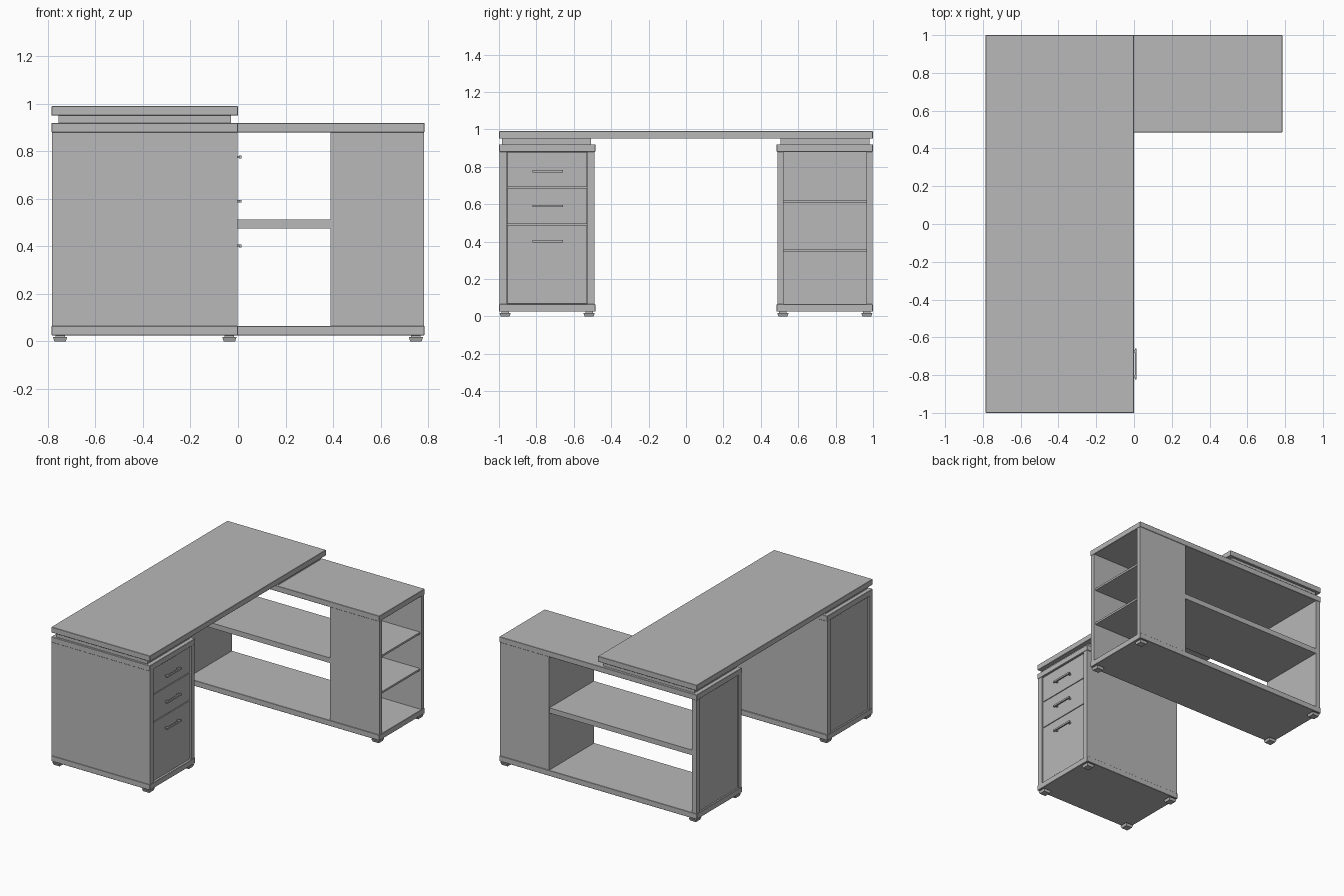
import bpy, bmesh

if "Cube" in bpy.data.objects:
    bpy.data.objects.remove(bpy.data.objects["Cube"])

mat = bpy.data.materials.new("plain grey")
mat.diffuse_color = (0.48, 0.48, 0.48, 1)
mat.use_nodes = True
mat.node_tree.nodes["Principled BSDF"].inputs["Base Color"].default_value = mat.diffuse_color


def box(name, x, y, z, taper=0.0, bevel=0.0):
    """Box from (min, max) ranges; taper shrinks the bottom face on each side."""
    bm = bmesh.new()
    bmesh.ops.create_cube(bm, size=1)
    cx, cy = sum(x) / 2, sum(y) / 2
    for v in bm.verts:
        low = v.co.z < 0
        hx = (x[1] - x[0]) / 2 - (taper if low else 0)
        hy = (y[1] - y[0]) / 2 - (taper if low else 0)
        v.co = (cx + hx * (1 if v.co.x > 0 else -1),
                cy + hy * (1 if v.co.y > 0 else -1),
                z[0] if low else z[1])
    if bevel:
        bmesh.ops.bevel(bm, geom=bm.edges[:], offset=bevel, segments=1, affect='EDGES')
    me = bpy.data.meshes.new(name)
    bm.to_mesh(me)
    bm.free()
    me.materials.append(mat)
    ob = bpy.data.objects.new(name, me)
    bpy.context.collection.objects.link(ob)
    return ob


W = 0.785
BODY = (0.065, 0.88)

# Main desktop and the two raised plinths under it
box("desktop", (-W, 0), (-1, 1), (0.95, 0.99), bevel=0.002)
box("front_riser", (-0.755, -0.03), (-0.985, -0.508), (0.918, 0.952))
box("back_riser", (-0.755, -0.03), (0.505, 0.982), (0.918, 0.952))

# Slabs and feet of both cabinets
for unit, x1, y0, y1 in (("pedestal", 0.0, -1.0, -0.485), ("return", W, 0.485, 1.0)):
    box(unit + "_top", (-W, x1), (y0, y1), (0.88, 0.92), bevel=0.002)
    box(unit + "_base", (-W, x1), (y0, y1), (0.025, 0.065), bevel=0.002)
    for fx in (-W + 0.006, x1 - 0.066):
        for fy in (y0 + 0.003, y1 - 0.063):
            box(unit + "_foot", (fx, fx + 0.06), (fy, fy + 0.06), (0, 0.018), taper=0.006)
            box(unit + "_foot_stem", (fx + 0.01, fx + 0.05), (fy + 0.01, fy + 0.05), (0.017, 0.026))

# Drawer pedestal: side panels and recessed back panel
box("pedestal_front_side", (-W + 0.002, -0.002), (-0.998, -0.958), BODY)
box("pedestal_inner_side", (-W + 0.002, -0.002), (-0.527, -0.49), BODY)
box("pedestal_back", (-W + 0.012, -W + 0.03), (-0.958, -0.527), BODY)
box("pedestal_core", (-W + 0.03, -0.03), (-0.958, -0.527), BODY)

# Drawers with bar handles
for z0, z1, hz in ((0.068, 0.489, 0.402), (0.493, 0.687, 0.59), (0.691, 0.878, 0.776)):
    box("drawer_front", (-0.03, -0.012), (-0.956, -0.529), (z0, z1), bevel=0.001)
    box("drawer_handle", (0.004, 0.014), (-0.822, -0.658), (hz - 0.006, hz + 0.006))
    for py in (-0.812, -0.68):
        box("handle_post", (-0.013, 0.005), (py, py + 0.012), (hz - 0.005, hz + 0.005))

# Return cabinet: left end with recessed panel between two stiles
box("return_end_panel", (-W + 0.012, -W + 0.038), (0.52, 0.965), BODY)
for name, y in (("front", (0.488, 0.52)), ("back", (0.965, 0.997))):
    box("return_end_stile_" + name, (-W + 0.002, -W + 0.038), y, BODY)
    box("bookcase_side_" + name, (0.39, W - 0.002), y, BODY)
box("return_divider", (0.39, 0.415), (0.52, 0.965), BODY)

# Shelves
box("long_shelf", (-W + 0.038, 0.39), (0.49, 0.995), (0.475, 0.512))
for z in (0.343, 0.605):
    box("bookcase_shelf", (0.415, W - 0.012), (0.52, 0.965), (z, z + 0.014))
